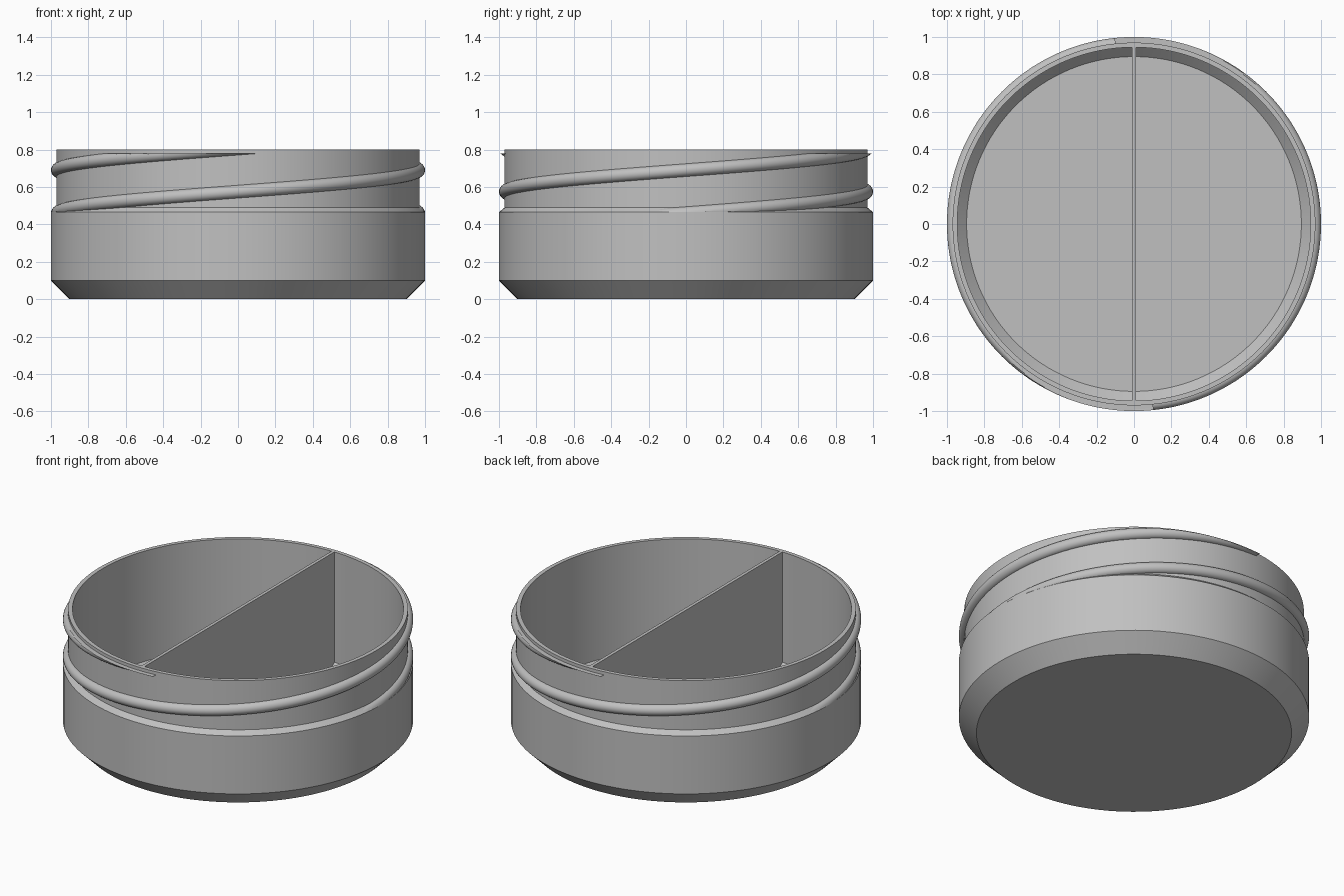
import bpy, bmesh
from math import sin, cos, pi, radians

cube = bpy.data.objects.get("Cube")
if cube:
    bpy.data.objects.remove(cube)

grey = bpy.data.materials.new("plain grey")
grey.use_nodes = True
tone = (0.53, 0.53, 0.53, 1)
grey.diffuse_color = tone
grey.node_tree.nodes["Principled BSDF"].inputs["Base Color"].default_value = tone

FLOOR, TOP = 0.055, 0.8
INNER, NECK = 0.945, 0.97


def finish(name, bm, smooth=True):
    bmesh.ops.recalc_face_normals(bm, faces=bm.faces)
    mesh = bpy.data.meshes.new(name)
    bm.to_mesh(mesh)
    bm.free()
    mesh.materials.append(grey)
    obj = bpy.data.objects.new(name, mesh)
    bpy.context.collection.objects.link(obj)
    if smooth:
        bpy.ops.object.select_all(action='DESELECT')
        obj.select_set(True)
        bpy.context.view_layer.objects.active = obj
        bpy.ops.object.shade_smooth_by_angle(angle=radians(20))
    return obj


def bridge(bm, a, b, closed=True):
    n = len(a)
    for i in range(n if closed else n - 1):
        j = (i + 1) % n
        bm.faces.new((a[i], a[j], b[j], b[i]))


# Jar: revolved outer and inner wall, closed by a base and a floor
def make_jar(segments=128):
    profile = [(0.9, 0), (1, 0.1), (1, 0.465), (NECK, 0.49), (NECK, TOP),
               (INNER, TOP), (INNER, FLOOR + 0.05), (0.895, FLOOR)]
    bm = bmesh.new()
    rings = []
    for r, z in profile:
        angles = [2 * pi * i / segments for i in range(segments)]
        rings.append([bm.verts.new((r * cos(a), r * sin(a), z)) for a in angles])
    for low, high in zip(rings, rings[1:]):
        bridge(bm, low, high)
    bm.faces.new(rings[0])
    bm.faces.new(rings[-1])
    return finish("jar_body", bm)


# Screw thread: round ridge climbing the neck, trimmed flat at both ends
def make_thread(name, turn, steps=140, sides=12):
    radius, start, end = 0.035, radians(-10), radians(276)
    bm = bmesh.new()
    rings = []
    for i in range(steps + 1):
        a = start + (end - start) * i / steps
        height = 0.46 + 0.23 * a / pi
        ring = []
        for k in range(sides + 1):
            t = pi * (k / sides - 0.5)
            r = 0.965 + radius * cos(t)
            z = min(max(height + radius * sin(t), 0.465), 0.78)
            ring.append(bm.verts.new((r * cos(a + turn), r * sin(a + turn), z)))
        rings.append(ring)
    for a, b in zip(rings, rings[1:]):
        bridge(bm, a, b)
    bm.faces.new(rings[0])
    bm.faces.new(rings[-1])
    bmesh.ops.dissolve_degenerate(bm, dist=0.0001, edges=bm.edges)
    return finish(name, bm)


# Divider: thin upright wall whose lower corners follow the floor bevel
def make_divider(half=0.01):
    outline = [(-0.895, FLOOR), (0.895, FLOOR), (INNER, FLOOR + 0.05),
               (INNER, TOP), (-INNER, TOP), (-INNER, FLOOR + 0.05)]
    bm = bmesh.new()
    left, right = [[bm.verts.new((x, y, z)) for y, z in outline]
                   for x in (half, -half)]
    bridge(bm, left, right)
    bm.faces.new(left)
    bm.faces.new(right)
    return finish("divider_wall", bm, smooth=False)


make_jar()
make_thread("screw_thread_first", 0)
make_thread("screw_thread_second", pi)
make_divider()
